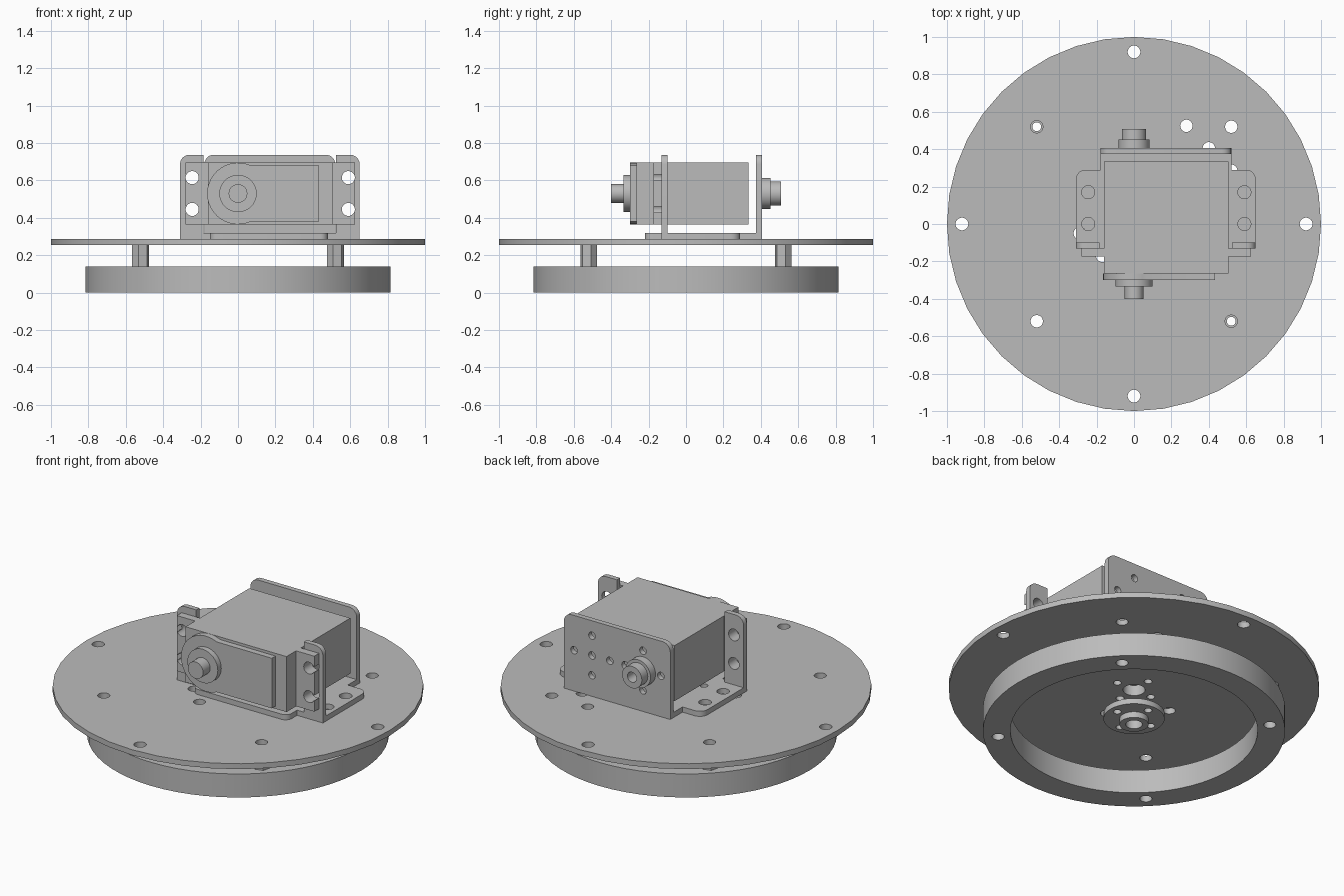
import bpy, bmesh, math
from mathutils import Vector

cube = bpy.data.objects.get("Cube")
if cube:
    bpy.data.objects.remove(cube, do_unlink=True)

grey = bpy.data.materials.new("mid_grey")
grey.use_nodes = True
COLOUR = (0.5, 0.5, 0.5, 1)
grey.diffuse_color = COLOUR
grey.node_tree.nodes["Principled BSDF"].inputs["Base Color"].default_value = COLOUR


def circle(x, y, r, n=24, turn=0):
    return [(x + r * math.cos(turn + math.tau * i / n),
             y + r * math.sin(turn + math.tau * i / n)) for i in range(n)]


def rect(x0, x1, y0, y1):
    return [(x0, y0), (x1, y0), (x1, y1), (x0, y1)]


def rounded(corners):
    """Outline from (x, y, radius) corners, with each radius turned into an arc."""
    out = []
    for i, (x, y, r) in enumerate(corners):
        p = Vector((x, y))
        if not r:
            out.append((x, y))
            continue
        a = (Vector(corners[i - 1][:2]) - p).normalized() * r
        b = (Vector(corners[(i + 1) % len(corners)][:2]) - p).normalized() * r
        for k in range(7):
            t = math.pi / 2 * k / 6
            out.append(tuple(p + a * (1 - math.sin(t)) + b * (1 - math.cos(t))))
    return out


def solid(name, prisms, axis):
    """Object of extruded outlines, each (outline, low, high) along the axis."""
    bm = bmesh.new()
    for outline, lo, hi in prisms:
        put = (lambda a, b, c: (a, b, c)) if axis == "Z" else (lambda a, b, c: (a, c, b))
        low = [bm.verts.new(put(a, b, lo)) for a, b in outline]
        top = [bm.verts.new(put(a, b, hi)) for a, b in outline]
        bm.faces.new(low)
        bm.faces.new(top)
        for i in range(len(low)):
            j = (i + 1) % len(low)
            bm.faces.new((low[i], low[j], top[j], top[i]))
    bmesh.ops.recalc_face_normals(bm, faces=bm.faces)
    mesh = bpy.data.meshes.new(name)
    bm.to_mesh(mesh)
    bm.free()
    ob = bpy.data.objects.new(name, mesh)
    bpy.context.collection.objects.link(ob)
    return ob


def part(name, outline, lo, hi, axis="Z", cuts=()):
    """Extruded part with outlines cut right through it."""
    ob = solid(name, [(outline, lo, hi)], axis)
    if cuts:
        cutter = solid("cutter", [(c, lo - 0.02, hi + 0.02) for c in cuts], axis)
        mod = ob.modifiers.new("holes", "BOOLEAN")
        mod.operation, mod.object, mod.solver = "DIFFERENCE", cutter, "EXACT"
        mod.use_self = True
        graph = bpy.context.evaluated_depsgraph_get()
        cut_mesh = bpy.data.meshes.new_from_object(ob.evaluated_get(graph))
        ob.modifiers.clear()
        ob.data = cut_mesh
        bpy.data.objects.remove(cutter, do_unlink=True)
    ob.data.materials.clear()
    ob.data.materials.append(grey)
    bpy.ops.object.select_all(action="DESELECT")
    ob.select_set(True)
    bpy.context.view_layer.objects.active = ob
    bpy.ops.object.shade_smooth_by_angle(angle=math.radians(30))
    return ob


def cross_holes(x, y, centre, hole=0.022, reach=0.118):
    """A centre hole with four small holes around it."""
    return [circle(x, y, centre)] + [circle(px, py, hole, 16)
                                     for px, py in circle(x, y, reach, 4)]


# Base ring and round deck
P = 0.52
corner_holes = [circle(x, y, 0.033) for x in (-P, P) for y in (-P, P)]
part("base_ring", circle(0, 0, 0.815, 64), 0, 0.14,
     cuts=corner_holes + [circle(0, 0, 0.667, 64)])
deck_holes = corner_holes + [circle(x, y, 0.034) for x, y in circle(0, 0, 0.92, 4)]
for x, y in ((0.4, 0.405), (-0.17, -0.17)):
    deck_holes += [circle(x + d, y - d, 0.033) for d in (-0.12, 0, 0.12)]
hub_holes = cross_holes(0, 0, 0.06)
part("deck", circle(0, 0, 1, 40), 0.255, 0.287, cuts=deck_holes + hub_holes)

# Hollow hexagonal standoffs
for side, name in ((1, "left"), (-1, "right")):
    x, y = side * P, -side * P
    part("standoff_" + name, circle(x, y, 0.047, 6, 0.26), 0.14, 0.255,
         cuts=[circle(x, y, 0.024, 16)])

# Pan horn below the deck
part("pan_horn_flange", circle(0, 0, 0.165, 40), 0.075, 0.108, cuts=cross_holes(0, 0, 0.045))
part("pan_horn_boss", circle(0, 0, 0.078, 32), 0.04, 0.075, cuts=[circle(0, 0, 0.045)])

# Bracket: base, back plate and front ears
base = rounded([
    (-0.31, -0.13, 0), (-0.15, -0.13, 0), (-0.15, -0.22, 0.04), (0.48, -0.22, 0.04),
    (0.48, -0.13, 0), (0.65, -0.13, 0), (0.65, 0.29, 0.05), (0.52, 0.29, 0),
    (0.52, 0.405, 0), (-0.18, 0.405, 0), (-0.18, 0.29, 0), (-0.31, 0.29, 0.05)])
EARS = (-0.245, 0.59)
part("bracket_base", base, 0.287, 0.318,
     cuts=hub_holes + [circle(x, y, 0.035) for x in EARS for y in (0, 0.17)])
back = rounded([(-0.18, 0.318, 0), (0.52, 0.318, 0), (0.52, 0.737, 0.05), (-0.18, 0.737, 0.05)])
AXLE = 0.53
part("bracket_back_plate", back, 0.374, 0.405, "Y",
     cross_holes(0, AXLE, 0.03) + cross_holes(0.336, AXLE, 0.022))
ear_holes = [circle(x, z, 0.035) for x in EARS for z in (0.445, 0.615)]
part("bracket_right_ear",
     rounded([(-0.31, 0.318, 0), (-0.185, 0.318, 0), (-0.185, 0.737, 0), (-0.31, 0.737, 0.05)]),
     -0.13, -0.1, "Y", ear_holes[:2])
part("bracket_left_ear",
     rounded([(0.525, 0.318, 0), (0.65, 0.318, 0), (0.65, 0.737, 0.05), (0.525, 0.737, 0)]),
     -0.13, -0.1, "Y", ear_holes[2:])

# Servo body with slotted mounting tabs
part("servo_body", rect(-0.16, 0.505, 0.365, 0.695), -0.265, 0.335, "Y")
for name, x0, x1, holes, s0, s1 in (
        ("right", -0.28, -0.16, ear_holes[:2], -0.32, -0.25),
        ("left", 0.505, 0.625, ear_holes[2:], 0.595, 0.66)):
    slots = [rect(s0, s1, z - 0.016, z + 0.016) for z in (0.445, 0.615)]
    part("servo_tab_" + name, rect(x0, x1, 0.365, 0.695), -0.175, -0.13, "Y", holes + slots)

# Servo front cover: round end running into a plate
cover = [(0.165 * math.cos(t), AXLE + 0.165 * math.sin(t))
         for t in [math.radians(65 + 230 * i / 24) for i in range(25)]]
part("servo_front_cover", cover + [(0.433, 0.381), (0.433, 0.679)], -0.3, -0.265, "Y")
part("servo_output_collar", circle(0, AXLE, 0.1, 32), -0.333, -0.3, "Y")
part("servo_output_shaft", circle(0, AXLE, 0.05, 24), -0.4, -0.333, "Y")

# Rear pivot horn
part("rear_pivot_flange", circle(0, AXLE, 0.083, 32), 0.405, 0.452, "Y", [circle(0, AXLE, 0.03)])
part("rear_pivot_boss", circle(0, AXLE, 0.065, 32), 0.452, 0.508, "Y", [circle(0, AXLE, 0.03)])
